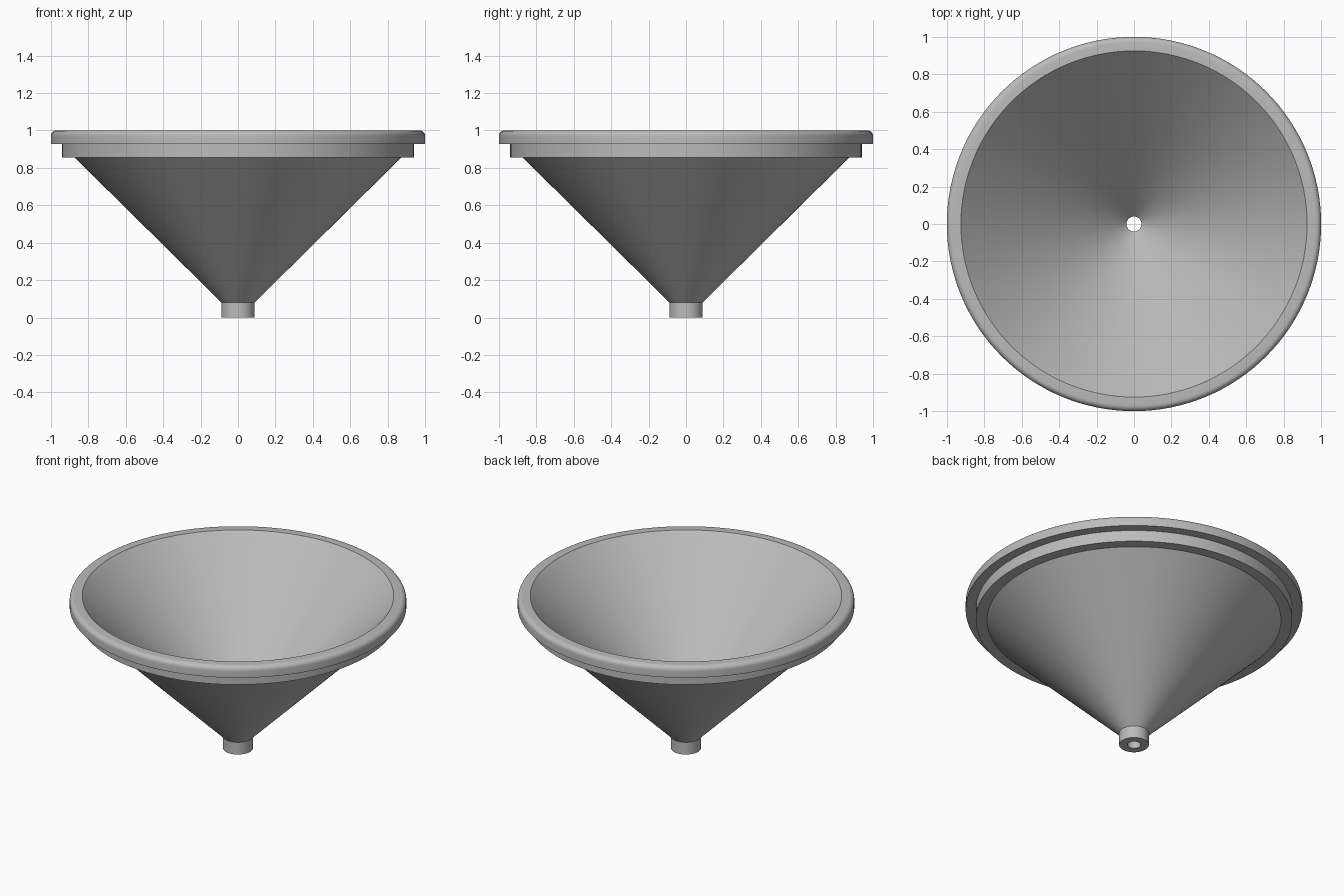
import bpy
import bmesh
import math

SEGMENTS = 128

cube = bpy.data.objects.get("Cube")
if cube:
    bpy.data.objects.remove(cube, do_unlink=True)

# Single plain grey finish
grey = bpy.data.materials.new("plain_grey")
grey.use_nodes = True
color = (0.5, 0.5, 0.5, 1)
grey.diffuse_color = color
grey.node_tree.nodes["Principled BSDF"].inputs["Base Color"].default_value = color


def lathe(name, profile):
    """Spin a closed (radius, height) outline around z into a smooth solid."""
    bm = bmesh.new()
    verts = [bm.verts.new((r, 0, z)) for r, z in profile]
    edges = [bm.edges.new((a, b)) for a, b in zip(verts, verts[1:] + verts[:1])]
    bmesh.ops.spin(bm, geom=verts + edges, cent=(0, 0, 0), axis=(0, 0, 1),
                   angle=math.tau, steps=SEGMENTS, use_merge=True)
    bmesh.ops.remove_doubles(bm, verts=bm.verts, dist=1e-5)
    bmesh.ops.recalc_face_normals(bm, faces=bm.faces)
    mesh = bpy.data.meshes.new(name)
    bm.to_mesh(mesh)
    bm.free()
    mesh.materials.append(grey)
    obj = bpy.data.objects.new(name, mesh)
    bpy.context.collection.objects.link(obj)
    bpy.ops.object.select_all(action="DESELECT")
    obj.select_set(True)
    bpy.context.view_layer.objects.active = obj
    bpy.ops.object.shade_smooth_by_angle(angle=math.radians(30))
    return obj


# Rounded upper edge of the rim
ROUND = 0.03
rim_round = [(1 - ROUND + ROUND * math.cos(a), 1 - ROUND + ROUND * math.sin(a))
             for a in (math.radians(15 * i) for i in range(7))]

# Spout, cone wall, stepped collar, rim, then the inner cone and drain hole
outline = [
    (0.04, 0), (0.088, 0), (0.088, 0.08),
    (0.873, 0.855), (0.94, 0.855), (0.94, 0.928), (1, 0.928),
    *rim_round,
    (0.925, 1), (0.04, 0.115),
]
lathe("funnel", outline)
